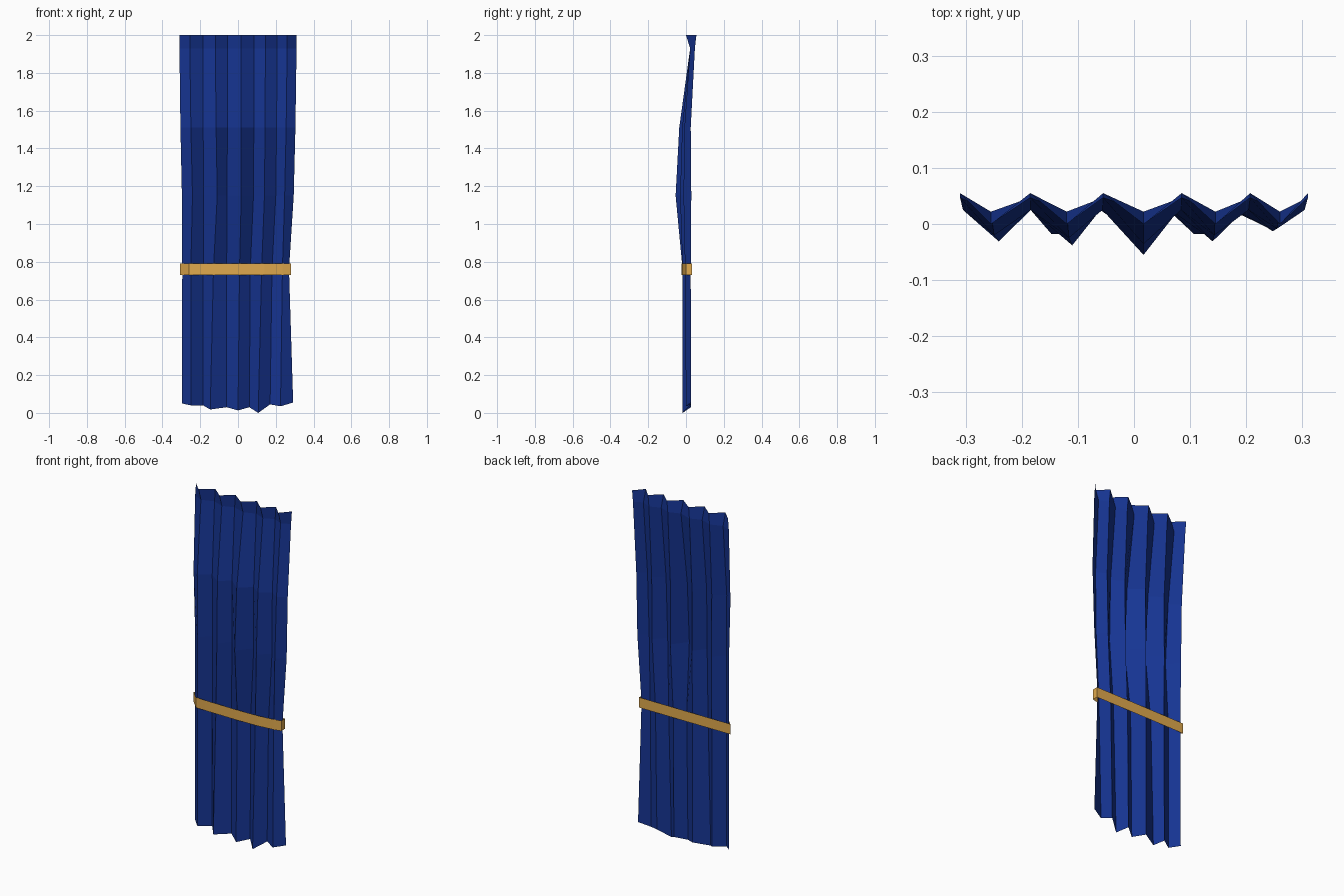
import bpy

if "Cube" in bpy.data.objects:
    bpy.data.objects.remove(bpy.data.objects["Cube"])


def material(name, rgb):
    m = bpy.data.materials.new(name)
    m.diffuse_color = (*rgb, 1)
    m.use_nodes = True
    m.node_tree.nodes["Principled BSDF"].inputs["Base Color"].default_value = m.diffuse_color
    return m


def mesh_object(name, verts, faces, mat):
    me = bpy.data.meshes.new(name)
    me.from_pydata(verts, [], faces)
    me.materials.append(mat)
    ob = bpy.data.objects.new(name, me)
    bpy.context.collection.objects.link(ob)
    return ob


blue = material("navy cloth", (0.008, 0.035, 0.29))
gold = material("gold band", (0.75, 0.40, 0.075))

# Pleat fold positions: even columns fold to the back, odd columns to the front
top_x = [-.31, -.255, -.185, -.12, -.055, .017, .085, .145, .207, .26, .31]
mid_x = [-.297, -.241, -.183, -.11, -.058, .017, .082, .14, .2, .247, .295]
tie_x = [-.295, -.25, -.184, -.13, -.06, .008, .065, .125, .18, .235, .27]
hem_x = [-.297, -.25, -.185, -.147, -.06, 0, .06, .107, .17, .225, .292]
hem_z = [.05, .04, .04, .018, .03, .013, .03, 0, .045, .035, .055]
bulge = [.031, .038, .055, .031, .013]           # front fold depth at the belly

# Rows: fold x positions, height, back fold y, front fold y per pleat
rows = [
    (top_x, 2.0, .055, [0] * 5),
    (top_x, 1.93, .047, [.022] * 5),
    ([.6 * a + .4 * b for a, b in zip(top_x, mid_x)], 1.51, .025,
     [-.65 * b for b in bulge]),
    (mid_x, 1.15, .028, [-b for b in bulge]),
    (tie_x, .76, .025, [-.018] * 4 + [-.005]),
    (hem_x, None, .026, [-.018] * 4 + [0]),
]
verts = []
for xs, z, back, front in rows:
    for i, x in enumerate(xs):
        y = front[i // 2] if i % 2 else back
        verts.append((x, y, hem_z[i] if z is None else z))
n = len(top_x)
faces = [(r * n + i, r * n + i + 1, (r + 1) * n + i + 1, (r + 1) * n + i)
         for r in range(len(rows) - 1) for i in range(n - 1)]
mesh_object("curtain", verts, faces, blue)

# Tie band: thin closed loop around the pleats
loop = [(-.308, .031), (-.26, -.018), (-.2, -.021), (0, -.023),
        (.14, -.02), (.235, -.009), (.28, 0), (.28, .033), (0, .033)]
k = len(loop)
bv = [(x, y, z) for z in (.73, .79) for x, y in loop]
bf = [(i, (i + 1) % k, k + (i + 1) % k, k + i) for i in range(k)]
mesh_object("tie_band", bv, bf, gold)
